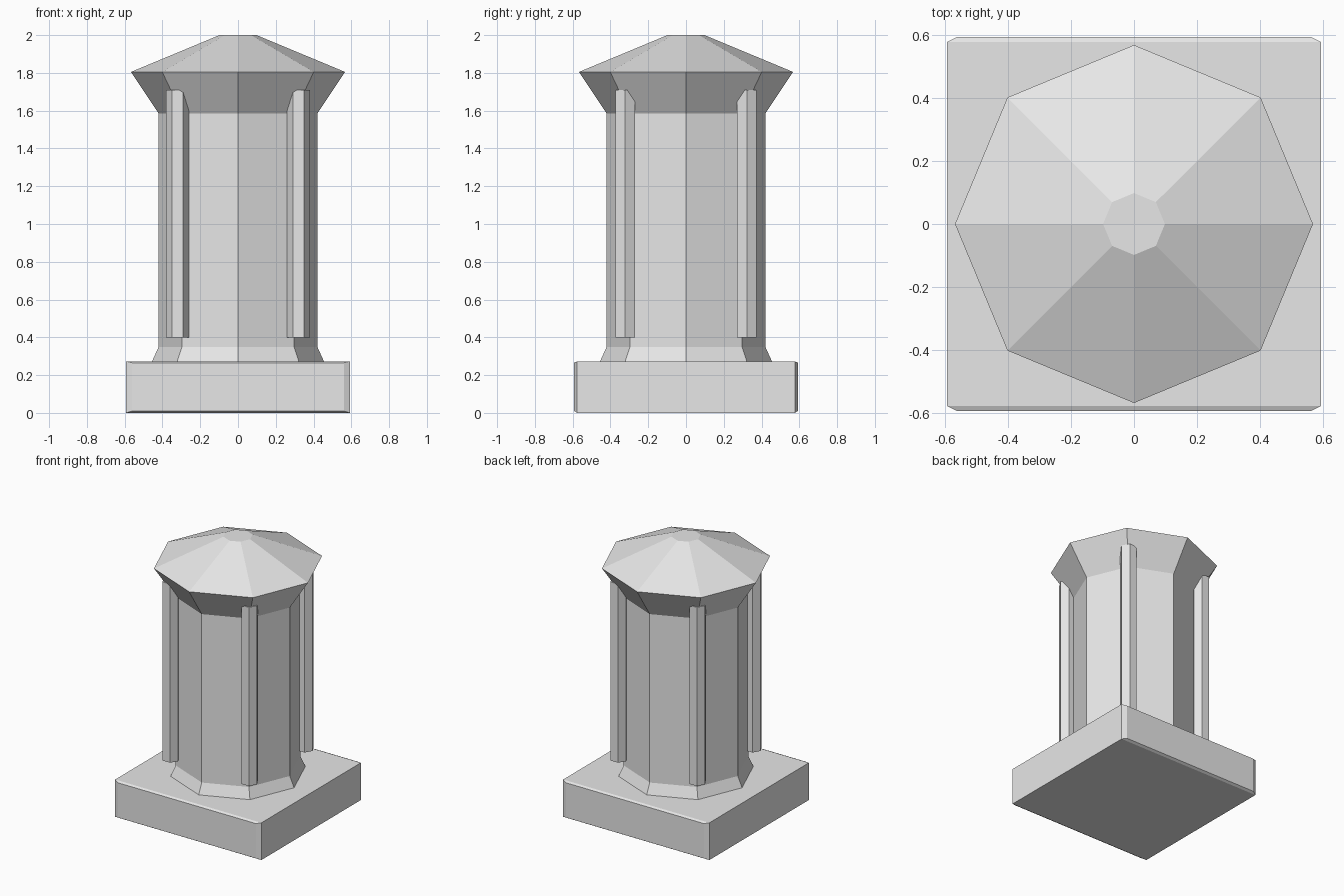
import bpy, bmesh
from math import cos, sin, pi

cube = bpy.data.objects.get("Cube")
if cube:
    bpy.data.objects.remove(cube, do_unlink=True)

stone = bpy.data.materials.new("grey_stone")
stone.use_nodes = True
GREY = (0.8, 0.8, 0.8, 1)
stone.diffuse_color = GREY
stone.node_tree.nodes["Principled BSDF"].inputs["Base Color"].default_value = GREY


def loft(name, rings, close_start=True, close_end=True):
    """Bridge a series of equal-sized point rings into a flat-shaded part."""
    bm = bmesh.new()
    loops = [[bm.verts.new(p) for p in ring] for ring in rings]
    n = len(loops[0])
    for a, b in zip(loops, loops[1:]):
        for i in range(n):
            j = (i + 1) % n
            bm.faces.new((a[i], a[j], b[j], b[i]))
    if close_start:
        bm.faces.new(loops[0][::-1])
    if close_end:
        bm.faces.new(loops[-1])
    bmesh.ops.recalc_face_normals(bm, faces=bm.faces)
    mesh = bpy.data.meshes.new(name)
    bm.to_mesh(mesh)
    bm.free()
    mesh.materials.append(stone)
    obj = bpy.data.objects.new(name, mesh)
    bpy.context.collection.objects.link(obj)
    return obj


def polygon(sides, radius, z, x=0, y=0):
    return [(x + radius * cos(2 * pi * i / sides),
             y + radius * sin(2 * pi * i / sides), z) for i in range(sides)]


def upright_rect(half_x, y, low, high):
    return [(-half_x, y, low), (half_x, y, low),
            (half_x, y, high), (-half_x, y, high)]


# Square plinth with chamfered front and back faces
HALF, TOP = 0.593, 0.273
loft("plinth", [
    upright_rect(0.56, -HALF, 0.01, TOP - 0.008),
    upright_rect(HALF, -0.576, 0, TOP),
    upright_rect(HALF, 0.576, 0, TOP),
    upright_rect(0.56, HALF, 0.01, TOP - 0.008),
])

# Eight-sided shaft with flared foot, overhanging collar and sloped roof
profile = [(0.455, TOP), (0.42, 0.35), (0.42, 1.585), (0.567, 1.805), (0.098, 2.0)]
loft("shaft", [polygon(8, r, z) for r, z in profile[:3]], False, False)
loft("roof", [polygon(8, r, z) for r, z in profile[2:]], False, True)

# Hexagonal rods on the four diagonal edges
for side, sx in (("left", 1), ("right", -1)):
    for end, sy in (("front", -1), ("back", 1)):
        loft(f"{end}_{side}_rod",
             [polygon(6, 0.06, z, sx * 0.32, sy * 0.322) for z in (0.4, 1.71)])
